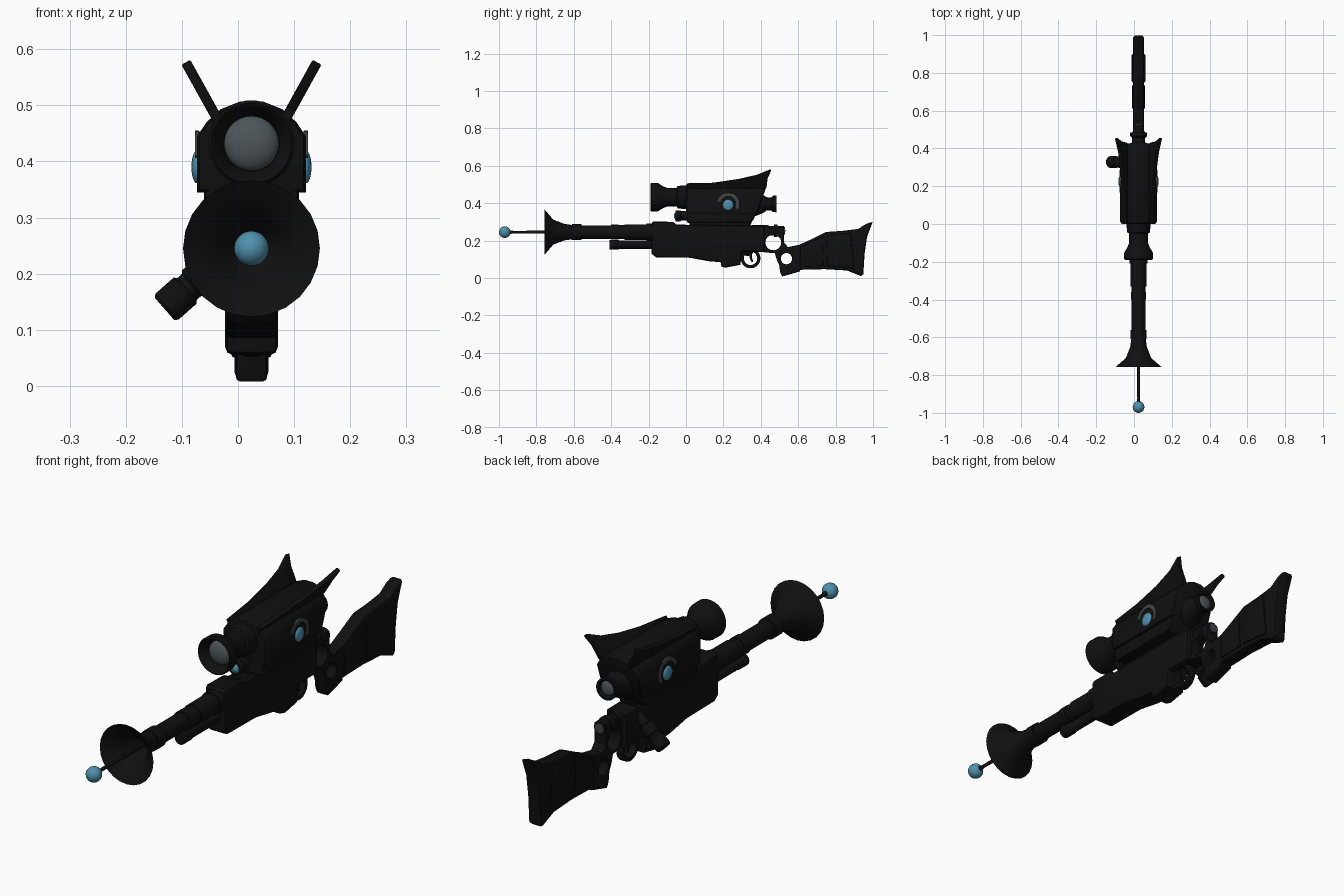
import bpy, bmesh, math
from mathutils import Vector, Matrix

if "Cube" in bpy.data.objects:
    bpy.data.objects.remove(bpy.data.objects["Cube"])

C = 0.024            # the long axis of the rifle sits beside x = 0
X, Y, Z = Vector((1, 0, 0)), Vector((0, 1, 0)), Vector((0, 0, 1))
parts = []


def material(name, rgb):
    m = bpy.data.materials.new(name)
    m.use_nodes = True
    m.diffuse_color = (*rgb, 1)
    m.node_tree.nodes["Principled BSDF"].inputs["Base Color"].default_value = (*rgb, 1)
    return m


BLACK = material("matte_black", (0.005, 0.005, 0.005))
BLUE = material("glow_blue", (0.08, 0.28, 0.42))
GLASS = material("lens_grey", (0.075, 0.092, 0.1))
GREY = material("ring_grey", (0.055, 0.06, 0.065))


def finish(name, bm, mat):
    bmesh.ops.remove_doubles(bm, verts=bm.verts, dist=0.0002)
    bmesh.ops.recalc_face_normals(bm, faces=bm.faces)
    me = bpy.data.meshes.new(name)
    bm.to_mesh(me)
    bm.free()
    me.materials.append(mat)
    ob = bpy.data.objects.new(name, me)
    bpy.context.collection.objects.link(ob)
    parts.append(ob)
    return ob


def lathe(name, profile, origin, axis=Y, n=24, mat=BLACK):
    """Turn (distance along axis, radius) points around the axis."""
    bm = bmesh.new()
    side = axis.orthogonal().normalized()
    vs = [bm.verts.new(origin + axis * a + side * r) for a, r in profile]
    es = [bm.edges.new(p) for p in zip(vs, vs[1:])]
    bmesh.ops.spin(bm, geom=vs + es, cent=origin, axis=axis,
                   angle=math.tau, steps=n, use_duplicate=False)
    return finish(name, bm, mat)


def ball(name, centre, size, mat):
    bm = bmesh.new()
    bmesh.ops.create_uvsphere(bm, u_segments=24, v_segments=16, radius=1)
    bmesh.ops.transform(bm, verts=bm.verts,
                        matrix=Matrix.Translation(centre) @ Matrix.Diagonal((*size, 1)))
    return finish(name, bm, mat)


def circle(u, v, r, n=28):
    return [(u + r * math.cos(i * math.tau / n), v + r * math.sin(i * math.tau / n))
            for i in range(n)]


def plate(name, outlines, half, bevel, origin=C * X, u=Y, v=Z, w=X, mat=BLACK):
    """Extrude an outline (with optional holes) to both sides, with rounded edges."""
    cu = bpy.data.curves.new(name, "CURVE")
    cu.dimensions, cu.fill_mode = "2D", "BOTH"
    cu.extrude, cu.bevel_depth, cu.offset = half - bevel, bevel, -bevel
    cu.bevel_resolution = 1
    for pts in outlines:
        s = cu.splines.new("POLY")
        s.points.add(len(pts) - 1)
        for p, (a, b) in zip(s.points, pts):
            p.co = (a, b, 0, 1)
        s.use_cyclic_u = True
    tmp = bpy.data.objects.new(name + "_curve", cu)
    bpy.context.collection.objects.link(tmp)
    dg = bpy.context.evaluated_depsgraph_get()
    me = bpy.data.meshes.new_from_object(tmp.evaluated_get(dg))
    bm = bmesh.new()
    bm.from_mesh(me)
    bpy.data.objects.remove(tmp)
    bpy.data.meshes.remove(me)
    m = Matrix((u, v, w)).transposed().to_4x4()
    bmesh.ops.transform(bm, verts=bm.verts, matrix=Matrix.Translation(origin) @ m)
    return finish(name, bm, mat)


# Barrel with flared open dish, and the antenna inside it
bore = Vector((C, 0, 0.245))
lathe("dish", [(-0.63, 0), (-0.65, 0.03), (-0.7, 0.055), (-0.735, 0.085), (-0.754, 0.118),
               (-0.757, 0.122), (-0.745, 0.108), (-0.71, 0.067), (-0.65, 0.044),
               (-0.6, 0.037), (-0.58, 0)], bore)
lathe("barrel", [(-0.61, 0), (-0.61, 0.043), (-0.56, 0.043), (-0.56, 0.036), (-0.4, 0.036),
                 (-0.4, 0.04), (-0.36, 0.04), (-0.36, 0.037), (-0.33, 0.037), (-0.33, 0.042),
                 (-0.21, 0.042), (-0.21, 0.047), (-0.15, 0.047), (-0.15, 0)], bore)
lathe("antenna_rod", [(-0.955, 0), (-0.955, 0.012), (-0.92, 0.007), (-0.62, 0.01), (-0.6, 0)],
      bore, n=12)
ball("antenna_ball", bore - 0.969 * Y, (0.031, 0.031, 0.031), BLUE)
lathe("under_tube", [(-0.41, 0), (-0.41, 0.025), (-0.36, 0.025), (-0.355, 0.022),
                     (-0.15, 0.022), (-0.15, 0)], Vector((C, 0, 0.178)), n=16)

# Fore-end and receiver
plate("receiver", [[(-0.185, 0.29), (-0.175, 0.302), (-0.07, 0.3), (-0.05, 0.285),
                    (0.42, 0.28), (0.42, 0.14), (0.3, 0.14), (0.29, 0.07), (0.21, 0.055),
                    (0.19, 0.06), (0.185, 0.085), (0.13, 0.088), (0.02, 0.108),
                    (-0.16, 0.11), (-0.185, 0.13)]], 0.047, 0.014)
lathe("receiver_tube", [(0.35, 0), (0.35, 0.032), (0.44, 0.032), (0.44, 0.026), (0.47, 0.026),
                        (0.47, 0.033), (0.49, 0.033), (0.49, 0.027), (0.525, 0.027),
                        (0.525, 0)], Vector((C, 0, 0.252)), n=16)
lathe("receiver_cap", [(0.523, 0.02), (0.529, 0.019), (0.531, 0)],
      Vector((C, 0, 0.252)), n=16, mat=GREY)

# Trigger and its round guard
plate("trigger_guard", [circle(0.345, 0.105, 0.053), circle(0.345, 0.105, 0.036)], 0.016, 0.004)
plate("trigger", [[(0.335, 0.145), (0.355, 0.145), (0.352, 0.11), (0.36, 0.085),
                   (0.35, 0.085), (0.34, 0.108)]], 0.007, 0.002)

# Grip frame with two round openings
plate("grip_frame", [[(0.4, 0.27), (0.525, 0.27), (0.524, 0.19), (0.545, 0.165),
                      (0.61, 0.178), (0.61, 0.035), (0.515, 0.008), (0.503, 0.03),
                      (0.498, 0.07), (0.484, 0.1), (0.475, 0.133), (0.44, 0.135),
                      (0.4, 0.14)],
                     circle(0.467, 0.19, 0.042), circle(0.537, 0.103, 0.03)], 0.028, 0.007)

# Shoulder stock with raised panels
plate("stock", [[(0.59, 0.17), (0.66, 0.202), (0.75, 0.246), (0.84, 0.252), (0.92, 0.262),
                 (0.965, 0.29), (0.998, 0.3), (0.968, 0.22), (0.955, 0.13), (0.948, 0.02),
                 (0.935, 0.01), (0.86, 0.04), (0.74, 0.047), (0.59, 0.043)]], 0.03, 0.012)
plate("stock_front_panel", [[(0.61, 0.165), (0.73, 0.222), (0.735, 0.065), (0.61, 0.06)]],
      0.035, 0.006)
plate("stock_rear_panel", [[(0.75, 0.232), (0.88, 0.24), (0.9, 0.05), (0.755, 0.066)]],
      0.036, 0.006)

# Bolt handle on the right side
bolt = Vector((-0.75, 0, -0.66)).normalized()
lathe("bolt_handle", [(0, 0), (0, 0.02), (0.09, 0.02), (0.095, 0.03), (0.135, 0.031),
                      (0.14, 0.026), (0.15, 0.026), (0.155, 0.031), (0.198, 0.031),
                      (0.204, 0.026), (0.204, 0)], Vector((0.022, 0.328, 0.272)), bolt, 20)

# Scope mount and the small lamp below the scope
plate("mount_rail", [[(0.02, 0.27), (0.02, 0.32), (0.36, 0.32), (0.34, 0.27)]], 0.035, 0.006)
plate("mount_cradle", [[(0.005, 0.3), (0.005, 0.37), (0.385, 0.37), (0.36, 0.31),
                        (0.34, 0.293), (0.015, 0.293)]], 0.085, 0.012)
lamp = Vector((C, 0, 0.332))
lathe("lamp", [(-0.057, 0), (-0.057, 0.029), (-0.03, 0.029), (-0.025, 0.025),
               (0.02, 0.025), (0.02, 0)], lamp, n=16)
lathe("lamp_lens", [(-0.065, 0), (-0.063, 0.01), (-0.057, 0.019)], lamp, n=16, mat=BLUE)

# Scope housing: flat sides, rounded top, raked rear
half_arch = [(0.097, 0.345), (0.097, 0.445), (0.08, 0.47), (0.055, 0.493), (0.02, 0.507)]
arch = half_arch + [(-a, b) for a, b in reversed(half_arch)]
body = plate("scope_housing", [arch], 0.21, 0.014, Vector((C, 0.21, 0)), X, Z, -Y)
for v in body.data.vertices:
    if v.co.y > 0.3:
        v.co.y += (v.co.z - 0.46) * 0.35

# Scope front bell, eyepiece and their lenses
sight = Vector((C, 0, 0.432))
lathe("scope_bell", [(-0.14, 0), (-0.14, 0.05), (-0.185, 0.066), (-0.19, 0.072),
                     (-0.185, 0.077), (-0.15, 0.076), (-0.125, 0.06), (-0.1, 0.05),
                     (-0.05, 0.05), (-0.045, 0.06), (-0.01, 0.064), (0.02, 0.064),
                     (0.02, 0)], sight, n=28)
ball("scope_front_lens", sight - 0.148 * Y, (0.049, 0.025, 0.049), GLASS)
eye = Vector((C, 0, 0.396))
lathe("eyepiece", [(0.36, 0), (0.36, 0.07), (0.41, 0.05), (0.43, 0.036), (0.455, 0.034),
                   (0.465, 0.044), (0.485, 0.045), (0.485, 0.036), (0.472, 0.03),
                   (0.472, 0)], eye)
ball("eyepiece_lens", eye + 0.472 * Y, (0.03, 0.01, 0.03), GLASS)

# Both sides: swept fin, blue side lens, grey crescent
crescent = [(0.225 + r * math.cos(t), 0.395 + r * math.sin(t))
            for r, order in ((0.06, 1), (0.043, -1))
            for t in [math.radians(-30 + 15 * i) for i in range(14)][::order]]
for label, s in (("left", 1), ("right", -1)):
    lean = Vector((0.485 * s, 0, 0.874))
    plate(label + "_fin", [[(0, 0.01), (0.15, 0.025), (0.28, 0.047), (0.38, 0.073),
                            (0.447, 0.105), (0.455, 0.103), (0.437, 0.06), (0.43, 0.0),
                            (0.41, -0.03), (0, -0.03)]], 0.009, 0.003,
          Vector((C + 0.066 * s, 0, 0.485)), Y, lean, Y.cross(lean))
    flank = Vector((C + 0.097 * s, 0, 0))
    plate(label + "_crescent", [crescent], 0.004, 0.001, flank, mat=GREY)
    ball(label + "_side_lens", flank + Vector((0, 0.225, 0.39)), (0.01, 0.029, 0.029), BLUE)

bpy.ops.object.select_all(action="DESELECT")
for ob in parts:
    ob.select_set(True)
bpy.context.view_layer.objects.active = parts[0]
bpy.ops.object.shade_smooth_by_angle(angle=math.radians(35))
